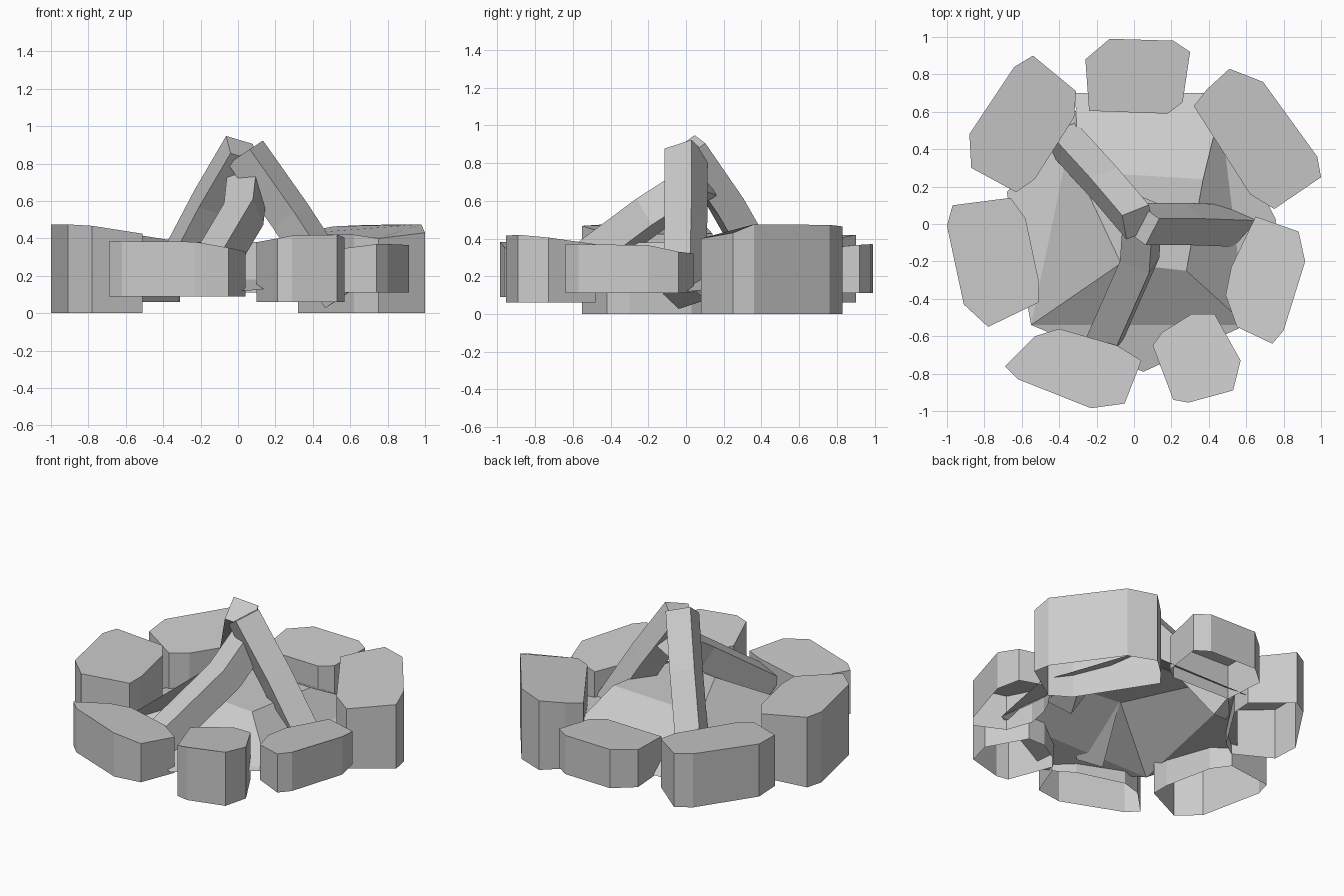
import bpy
from math import radians, sin, cos, hypot
from mathutils import Vector

if "Cube" in bpy.data.objects:
    bpy.data.objects.remove(bpy.data.objects["Cube"])


def make(name, verts, faces):
    me = bpy.data.meshes.new(name)
    me.from_pydata([tuple(v) for v in verts], [], faces)
    me.update()
    ob = bpy.data.objects.new(name, me)
    bpy.context.collection.objects.link(ob)
    return ob


def stone(name, outline, z0, z1, drop=0.05):
    """Open-bottomed faceted block; the top slopes down towards the fire.
    An outline point may carry its own top height as a third value."""
    area = sum(a[0] * b[1] - b[0] * a[1] for a, b in zip(outline, outline[1:] + outline[:1]))
    if area < 0:
        outline = outline[::-1]
    n = len(outline)
    r = [hypot(p[0], p[1]) for p in outline]
    lo, hi = min(r), max(r)
    top = [(p[0], p[1], p[2] if len(p) > 2 else z1 - drop * min(1, 1.25 * (hi - d) / (hi - lo)))
           for p, d in zip(outline, r)]
    verts = [(p[0], p[1], z0) for p in outline] + top
    faces = [(i, (i + 1) % n, n + (i + 1) % n, n + i) for i in range(n)]
    faces.append(tuple(range(n, 2 * n)))
    return make(name, verts, faces)


def log(name, path, width, roll):
    """Square timber following a slightly bent path from tip to foot."""
    pts = [Vector(p) for p in path]
    t = (pts[-1] - pts[0]).normalized()
    s = t.cross(Vector((0, 0, 1))).normalized()
    u = s.cross(t)
    a = radians(roll)
    n = u * cos(a) + s * sin(a)
    m = s * cos(a) - u * sin(a)
    h = width / 2
    verts = [p + m * h * i + n * h * j for p in pts for i, j in ((-1, -1), (1, -1), (1, 1), (-1, 1))]
    faces = [(3, 2, 1, 0)]
    for k in range(len(pts) - 1):
        for i in range(4):
            j = (i + 1) % 4
            faces.append((4 * k + i, 4 * k + j, 4 * k + 4 + j, 4 * k + 4 + i))
    e = 4 * (len(pts) - 1)
    faces.append((e, e + 1, e + 2, e + 3))
    return make(name, verts, faces)


# ring of stones
stone("stone_back", [(-.26, .88), (-.13, .99), (.21, .98), (.30, .92), (.26, .65), (.18, .59), (-.24, .605)], .11, .37, .03)
stone("stone_back_left", [(-.64, .84), (-.54, .90), (-.31, .71), (-.32, .57), (-.53, .24), (-.63, .17), (-.87, .30), (-.88, .48)], .06, .42)
stone("stone_left", [(-1, -.01), (-.97, .10), (-.66, .14), (-.58, .03), (-.51, -.30), (-.51, -.42), (-.78, -.55), (-.91, -.43)], 0, .475)
stone("stone_front_left", [(-.69, -.76), (-.62, -.83), (-.23, -.985), (-.05, -.96, .35), (.04, -.73, .33), (-.09, -.65), (-.40, -.56), (-.53, -.60)], .09, .385, .04)
stone("stone_front_right", [(.10, -.65, .38), (.21, -.94, .40), (.29, -.955), (.53, -.89), (.57, -.73), (.43, -.48), (.31, -.48), (.15, -.58)], .06, .42)
stone("stone_right", [(.49, -.38), (.55, -.55), (.74, -.64), (.80, -.57), (.915, -.20), (.88, -.04, .33), (.65, .04, .32), (.52, -.23)], .11, .37, .04)
stone("stone_back_right", [(.32, .63), (.39, .72), (.51, .83), (.69, .76), (.98, .36), (1.0, .25, .43), (.75, .08, .40), (.62, .16, .42)], 0, .475)

# ash bed: raised middle, sloping sides and thin pointed skirt between the stones
top = [(-.07, -.21), (.28, -.25), (.37, .24), (-.30, .28)]
rim = [(-.55, -.54), (.60, -.54), (.46, .61), (-.31, .61)]
tips = [(.05, -.79), (.76, .02), (.38, .70), (-.32, .70), (-.68, .17)]
verts = [(x, y, z) for ring, z in ((top, .38), (rim, .18), (tips, .12)) for x, y in ring]
faces = [(0, 1, 2, 3)] + [(i, 4 + i, 4 + (i + 1) % 4, (i + 1) % 4) for i in range(4)]
faces += [(4, 8, 5), (5, 9, 6), (6, 10, 11, 7), (7, 12, 4)]
make("ash_bed", verts, faces)

# three leaning logs
log("log_back_left", [(.02, .01, .88), (-.15, .21, .59), (-.37, .45, .17)], .16, 25)
log("log_right", [(.04, 0, .86), (.28, 0, .52), (.56, -.01, .09)], .165, 30)
log("log_front", [(.05, .09, .71), (.03, -.19, .53), (-.16, -.62, .21)], .17, 10)
